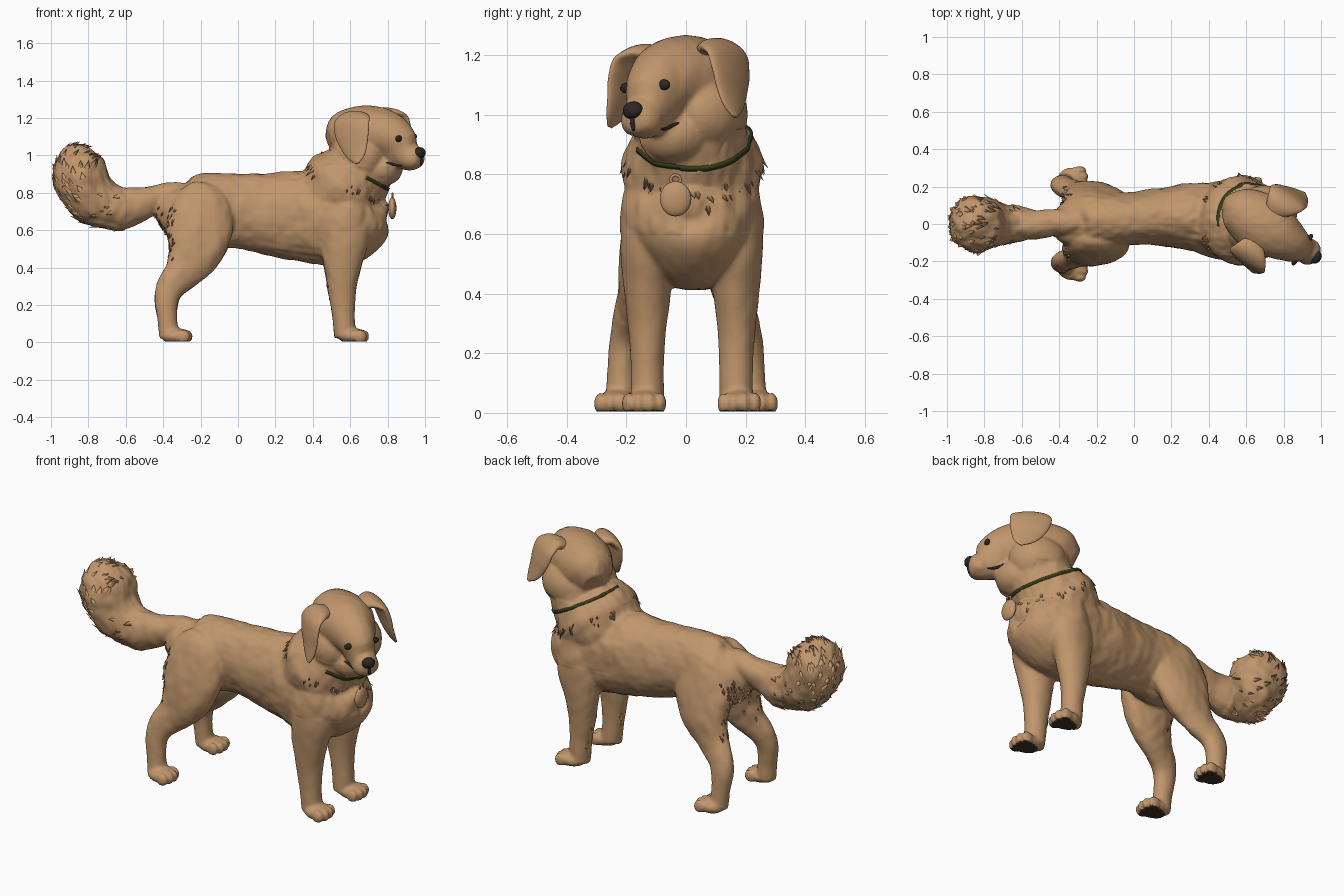
import bpy, bmesh, math, random
from mathutils import Vector, Matrix, noise
from mathutils.bvhtree import BVHTree

if "Cube" in bpy.data.objects:
    bpy.data.objects.remove(bpy.data.objects["Cube"])

random.seed(4)
I4 = Matrix.Identity(4)


def material(name, rgb):
    m = bpy.data.materials.new(name)
    m.diffuse_color = (*rgb, 1)
    m.use_nodes = True
    m.node_tree.nodes["Principled BSDF"].inputs["Base Color"].default_value = m.diffuse_color
    return m


TAN = material("tan fur", (0.53, 0.305, 0.15))
BLACK = material("dark nose and eyes", (0.025, 0.02, 0.016))
GREEN = material("green collar", (0.04, 0.05, 0.01))
PAD = material("brown paw pads", (0.05, 0.03, 0.02))


def spline(pts, n=5):
    """Catmull-Rom through points (x, y, z, side radius, other radius)."""
    out = []
    for i in range(len(pts) - 1):
        a, b, c, d = (pts[max(0, min(len(pts) - 1, i + k))] for k in (-1, 0, 1, 2))
        for s in range(n):
            t = s / n
            out.append([0.5 * (2 * q + (r - p) * t + (2 * p - 5 * q + 4 * r - w) * t * t
                               + (3 * q - p - 3 * r + w) * t ** 3) for p, q, r, w in zip(a, b, c, d)])
    return out + [list(pts[-1])]


def loft(bm, pts, M=I4, side=(0, 1, 0), seg=28):
    """Closed tube with elliptical rings across a smooth path."""
    p = spline(pts)
    rings = []
    for i, q in enumerate(p):
        t = (Vector(p[min(i + 1, len(p) - 1)][:3]) - Vector(p[max(i - 1, 0)][:3])).normalized()
        s = Vector(side)
        s = (s - t * s.dot(t)).normalized()
        b = t.cross(s)
        ring = []
        for k in range(seg):
            a = 2 * math.pi * k / seg
            ring.append(bm.verts.new(M @ (Vector(q[:3]) + s * math.cos(a) * max(q[3], .003)
                                          + b * math.sin(a) * max(q[4], .003))))
        rings.append(ring)
    faces = [bm.faces.new((r0[k], r0[(k + 1) % seg], r1[(k + 1) % seg], r1[k]))
             for r0, r1 in zip(rings, rings[1:]) for k in range(seg)]
    faces += [bm.faces.new(rings[0]), bm.faces.new(rings[-1])]
    bmesh.ops.recalc_face_normals(bm, faces=faces)


def ball(bm, c, r, M=I4):
    bmesh.ops.create_uvsphere(bm, u_segments=24, v_segments=14, radius=1,
                              matrix=M @ Matrix.Translation(c) @ Matrix.Diagonal((*r, 1)))


def make(name, bm, *mats):
    me = bpy.data.meshes.new(name)
    bm.to_mesh(me)
    for m in mats:
        me.materials.append(m)
    for f in me.polygons:
        f.use_smooth = True
    ob = bpy.data.objects.new(name, me)
    bpy.context.collection.objects.link(ob)
    return ob


# Head frame: forward = local x, turned toward -y
HEAD = (Matrix.Translation((.69, 0, 1.08)) @ Matrix.Rotation(math.radians(-33), 4, 'Z')
        @ Matrix.Rotation(math.radians(4), 4, 'X'))

# Body volumes
raw = bmesh.new()
loft(raw, [(-.43, 0, .76, .04, .05), (-.38, 0, .735, .11, .11), (-.28, .01, .70, .15, .175),
           (-.15, .02, .70, .155, .208), (0, .03, .705, .14, .20), (.2, .04, .685, .165, .225),
           (.35, .035, .675, .19, .245), (.5, .02, .67, .22, .26), (.62, .02, .66, .22, .24),
           (.72, .015, .67, .18, .17), (.78, .01, .69, .10, .08), (.80, .01, .69, .03, .03)])
loft(raw, [(.46, .02, .70, .19, .20), (.55, .02, .81, .235, .235), (.60, .02, .865, .222, .217),
           (.65, .02, .92, .185, .185), (.67, .02, .97, .178, .172), (.675, .015, 1.04, .17, .165),
           (.675, .01, 1.1, .12, .12)])
# Head, cheeks and throat
loft(raw, [(-.215, 0, -.02, .06, .07), (-.15, 0, .01, .125, .135), (-.06, 0, .035, .155, .145),
           (.03, 0, .04, .16, .145), (.12, 0, .025, .13, .137), (.18, 0, -.005, .105, .12),
           (.225, 0, -.055, .08, .105), (.27, 0, -.085, .069, .08), (.31, 0, -.09, .06, .063),
           (.335, 0, -.09, .045, .045), (.342, 0, -.09, .02, .02)], HEAD)
ball(raw, (.08, 0, -.15), (.12, .12, .1), HEAD)
for s in (1, -1):
    ball(raw, (-.01, s * .09, -.08), (.15, .11, .13), HEAD)
    ball(raw, (.285, s * .03, -.1), (.055, .042, .05), HEAD)
    ball(raw, (.155, s * .06, .055), (.05, .045, .04), HEAD)
# Tail
loft(raw, [(-.26, .01, .785, .05, .06), (-.35, .01, .785, .07, .075), (-.44, .005, .765, .07, .075),
           (-.53, 0, .735, .078, .095), (-.62, 0, .72, .095, .115), (-.72, 0, .74, .12, .13),
           (-.80, 0, .80, .14, .14), (-.84, 0, .88, .152, .148), (-.835, 0, .95, .14, .14),
           (-.82, 0, 1.015, .095, .1), (-.81, 0, 1.045, .03, .03)])
# Legs and paws
for y in (-.13, .168):
    loft(raw, [(.575, y, .79, .03, .05), (.58, y, .74, .075, .11), (.575, y, .57, .09, .13),
               (.56, y, .43, .08, .105), (.555, y, .3, .066, .08), (.562, y, .18, .058, .064),
               (.568, y, .1, .056, .06), (.575, y, .03, .058, .06)])
for s in (1, -1):
    loft(raw, [(-.2, s * .06, .85, .03, .04), (-.2, s * .07, .82, .06, .1),
               (-.20, s * .09, .74, .085, .16), (-.205, s * .12, .61, .09, .18),
               (-.23, s * .145, .49, .083, .15), (-.29, s * .165, .385, .064, .105),
               (-.355, s * .19, .305, .055, .08), (-.382, s * .207, .23, .05, .066),
               (-.377, s * .217, .12, .048, .052), (-.365, s * .222, .03, .052, .055)])
for px, py in ((.615, -.14), (.615, .178), (-.33, .235), (-.33, -.235)):
    ball(raw, (px, py, .035), (.08, .068, .043))
    for d in (-.054, -.019, .019, .054):
        ball(raw, (px + .06 - abs(d) * .4, py + d, .032), (.036, .02, .037))
tmp = make("body_volumes", raw)
rm = tmp.modifiers.new("union", 'REMESH')
rm.mode, rm.voxel_size = 'VOXEL', .0085
sm = tmp.modifiers.new("soften", 'SMOOTH')
sm.factor, sm.iterations = .5, 8
me = bpy.data.meshes.new_from_object(tmp.evaluated_get(bpy.context.evaluated_depsgraph_get()))
bpy.data.objects.remove(tmp)

# Fur relief, flat soles and dark pads
bm = bmesh.new()
bm.from_mesh(me)
bm.normal_update()
for v in bm.verts:
    p, n = v.co.copy(), v.normal.copy()
    ruff = p.z < .95 and .3 < p.x < .8 and p.z > .6
    amp = .014 if p.x < -.6 else .010 if ruff else .007 if p.z > .3 and p.x < .5 else .003
    q = Vector((p.x * 9, p.y * 14, p.z * 7))
    v.co += n * amp * (noise.noise(q) + .5 * noise.noise(q * 2.3))
    v.co.z = max(v.co.z, .004)
bm.normal_update()
for f in bm.faces:
    f.material_index = int(f.calc_center_median().z < .009 and f.normal.z < -.6)
tree = BVHTree.FromBMesh(bm)
make("body", bm, TAN, PAD)

# Fur tufts on tail, thighs, ruff and elbows, lying along the coat
tufts = bmesh.new()
bm.faces.ensure_lookup_table()
for f in random.sample(list(bm.faces), len(bm.faces)):
    c, n = f.calc_center_median(), f.normal
    flow, size, chance = Vector((-.3, 0, -1)), .035, 0
    if c.x < -.6:
        flow, size = Vector((c.z - .9, 0, -.72 - c.x)), .045
        chance = .03 if c.x < -.78 or c.z > .9 else .012
    elif c.x < -.3 and .42 < c.z < .74 and n.x < -.5:
        size, chance = .04, .04
    elif .79 < c.z - .5 * (.62 - c.x) < .85 and .38 < c.x < .8:
        size, chance = .04, .025
    elif .47 < c.x < .53 and .1 < c.z < .35 and n.x < -.8:
        chance = .015
    if random.random() > chance:
        continue
    flow = flow - n * flow.dot(n)
    if flow.length < .05:
        continue
    d = (flow.normalized() + n * .22).normalized()
    w, L = d.cross(n).normalized(), size * random.uniform(.7, 1.3)
    base = c - n * .008
    tip = tufts.verts.new(base + d * L + n * .004)
    ring = [tufts.verts.new(base + o) for o in (w * L * .45, n * .009, -w * L * .45, -n * .006)]
    for k in range(4):
        tufts.faces.new((ring[k], ring[(k + 1) % 4], tip))
bmesh.ops.recalc_face_normals(tufts, faces=tufts.faces)
make("fur_tufts", tufts, TAN)

# Ears
for s, name in ((1, "left_ear"), (-1, "right_ear")):
    b = bmesh.new()
    loft(b, [(.01, s * .09, .12, .05, .03), (.02, s * .145, .138, .085, .03),
             (.03, s * .19, .11, .108, .026), (.045, s * .21, .05, .105, .024),
             (.065, s * .222, -.015, .083, .02), (.085, s * .237, -.07, .052, .014),
             (.095, s * .252, -.105, .012, .006)], HEAD, side=(1, 0, 0))
    make(name, b, TAN)

# Nose with dark lip groove
b = bmesh.new()
ball(b, (.332, 0, -.066), (.03, .037, .03), HEAD)
ball(b, (.336, 0, -.1), (.012, .011, .036), HEAD)
make("nose", b, BLACK)


def hit(o, d):
    """Nearest body surface point for a ray in the head frame."""
    p = tree.ray_cast(HEAD @ Vector(o), HEAD.to_3x3() @ Vector(d))[0]
    return HEAD.inverted() @ p if p else Vector(o) + Vector(d) * .2


# Eyes and mouth corners
for s, side in ((1, "left"), (-1, "right")):
    b = bmesh.new()
    ball(b, hit((.5, s * .072, .015), (-1, 0, 0)) - Vector((.005, 0, 0)), (.014, .027, .018), HEAD)
    make(side + "_eye", b, BLACK)
    b = bmesh.new()
    line = [hit((u, s * .3, w), (0, -s, 0)) for u, w in ((.165, -.112), (.19, -.122), (.22, -.13), (.25, -.132))]
    loft(b, [(*p, r, r) for p, r in zip(line, (.003, .007, .006, .003))], HEAD, side=(0, 0, 1), seg=10)
    make(side + "_mouth_line", b, BLACK)

# Collar hugging the neck, sunk into the fur behind the right cheek
ax, up = Vector((.88, 0, -.475)), Vector((.475, 0, .88))
mid = Vector((.645, .02, .905))
b = bmesh.new()
rings = []
for k in range(96):
    a = 2 * math.pi * k / 96
    d = ax * math.cos(a) + Vector((0, 1, 0)) * math.sin(a)
    p = tree.ray_cast(mid + d * .4, -d)[0] or mid + d * .2
    r = min((p - mid).length, .225)
    if math.radians(190) < a < math.radians(285):
        r -= .02
    rings.append([b.verts.new(mid + d * (r + o) + up * h)
                  for o, h in ((-.025, -.011), (.004, -.009), (.005, .009), (-.025, .011))])
for k in range(96):
    r0, r1 = rings[k], rings[(k + 1) % 96]
    for j in range(4):
        b.faces.new((r0[j], r0[(j + 1) % 4], r1[(j + 1) % 4], r1[j]))
bmesh.ops.recalc_face_normals(b, faces=b.faces)
make("collar", b, GREEN)

# Round tag and its ring
b = bmesh.new()
ball(b, (.825, -.035, .718), (.022, .053, .059))
make("tag", b, TAN)
bpy.ops.mesh.primitive_torus_add(major_radius=.016, minor_radius=.005, major_segments=20,
                                 minor_segments=8, location=(.826, -.035, .782),
                                 rotation=(0, math.pi / 2, 0))
ring = bpy.context.object
ring.name = "tag_ring"
ring.data.materials.append(TAN)
bpy.ops.object.shade_smooth()
